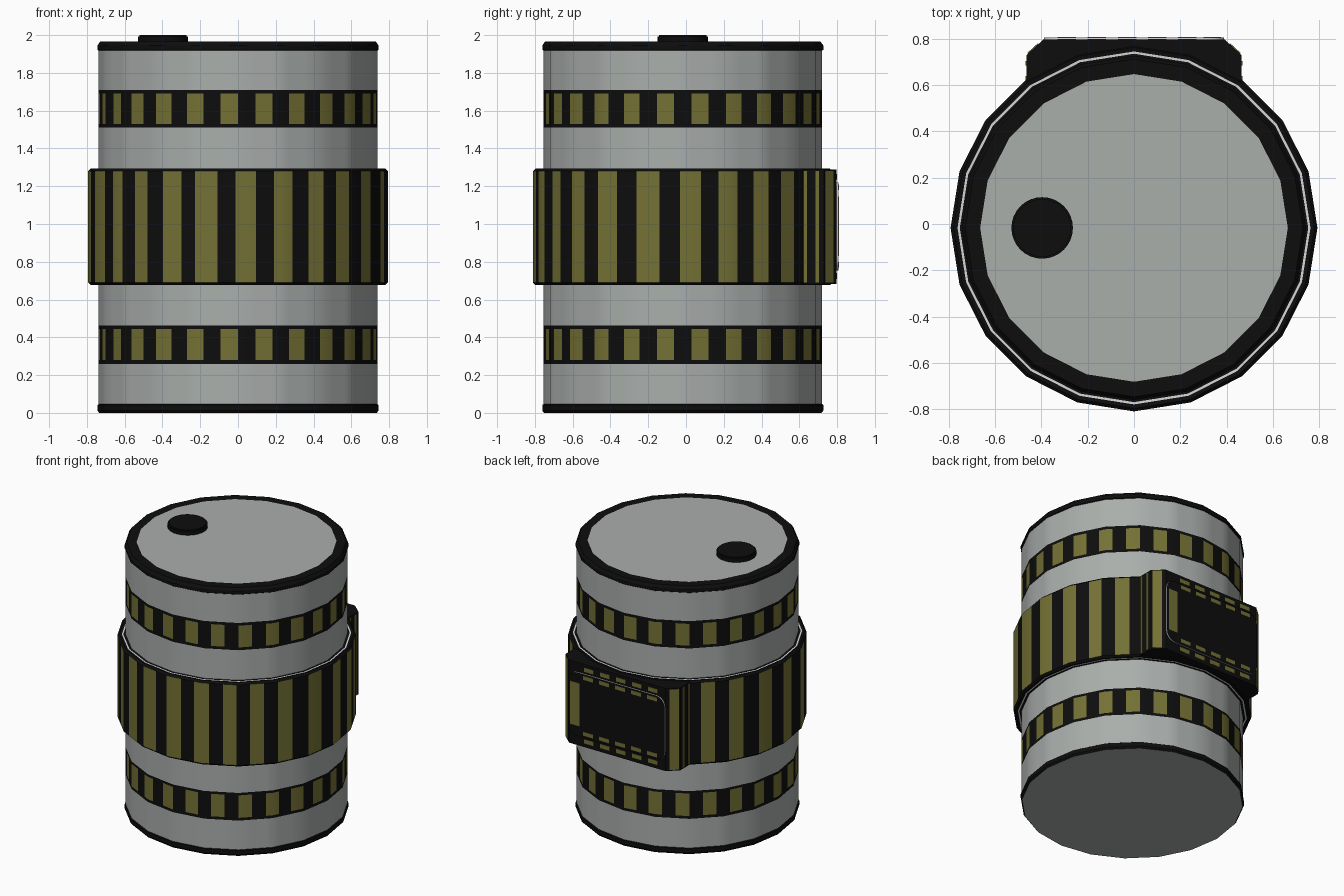
import bpy, bmesh, math

if "Cube" in bpy.data.objects:
    bpy.data.objects.remove(bpy.data.objects["Cube"])

CY = -0.017          # barrel axis offset in y
SIDES = 20


def material(name, rgb):
    m = bpy.data.materials.new(name)
    m.diffuse_color = (*rgb, 1)
    m.use_nodes = True
    m.node_tree.nodes["Principled BSDF"].inputs["Base Color"].default_value = m.diffuse_color
    return m


MATS = [material("steel_grey", (0.40, 0.425, 0.41)),
        material("black", (0.004, 0.004, 0.004)),
        material("olive", (0.175, 0.165, 0.035)),
        material("pale_grey", (0.68, 0.68, 0.68))]
GREY, BLACK, OLIVE, PALE = range(4)


def finish(name, bm, smooth=True):
    me = bpy.data.meshes.new(name)
    bm.to_mesh(me)
    bm.free()
    for m in MATS:
        me.materials.append(m)
    ob = bpy.data.objects.new(name, me)
    bpy.context.collection.objects.link(ob)
    if smooth:
        bpy.context.view_layer.objects.active = ob
        ob.select_set(True)
        bpy.ops.object.shade_smooth_by_angle(angle=math.radians(30))
        ob.select_set(False)
    return ob


def flat_radius(r, a):
    """Radius of the many-sided outline at angle a (degrees)."""
    step = 360 / SIDES
    return r * math.cos(math.radians(step / 2)) / math.cos(math.radians(a % step - step / 2))


def lathe(name, profile, colours, stripes, caps=None):
    """Ring of faces from (radius, z) points; colour OLIVE rows are striped with black."""
    cuts = {round(k * 360 / SIDES, 2) for k in range(SIDES)}
    for s in stripes:
        cuts |= {round(v % 360, 2) for v in s}
    cuts = sorted(cuts)
    bm = bmesh.new()
    rings = []
    for r, z in profile:
        ring = []
        for a in cuts:
            q, t = flat_radius(r, a), math.radians(a)
            ring.append(bm.verts.new((q * math.sin(t), CY - q * math.cos(t), z)))
        rings.append(ring)
    n = len(cuts)
    for i, col in enumerate(colours):
        for j in range(n):
            k = (j + 1) % n
            f = bm.faces.new((rings[i][j], rings[i][k], rings[i + 1][k], rings[i + 1][j]))
            mid = (cuts[j] + (cuts[k] if k else 360)) / 2
            lit = any((mid - s) % 360 < (e - s) for s, e in stripes)
            f.material_index = BLACK if col == OLIVE and not lit else col
    if caps:
        bm.faces.new(rings[0][::-1]).material_index = caps[0]
        bm.faces.new(rings[-1]).material_index = caps[1]
    return finish(name, bm)


def prism(name, pts, axis, lo, hi, side_mat, face_mat, smooth=False):
    """Extrude a 2D outline along z (pts = x, y) or y (pts = x, z)."""
    bm = bmesh.new()
    put = (lambda p, h: (p[0], p[1], h)) if axis == 'z' else (lambda p, h: (p[0], h, p[1]))
    a = [bm.verts.new(put(p, lo)) for p in pts]
    b = [bm.verts.new(put(p, hi)) for p in pts]
    for f in (bm.faces.new(a), bm.faces.new(b)):
        f.material_index = face_mat
    for i in range(len(pts)):
        k = (i + 1) % len(pts)
        bm.faces.new((a[i], a[k], b[k], b[i])).material_index = side_mat
    bmesh.ops.recalc_face_normals(bm, faces=bm.faces)
    return finish(name, bm, smooth)


def rect(x0, x1, z0, z1):
    return [(x0, z0), (x1, z0), (x1, z1), (x0, z1)]


# Barrel body with rims and two painted striped bands
R = 0.738
body_stripes = [(-7.2 + 14.4 * k, 14.4 * k) for k in range(25)]
lathe("barrel_body",
      [(0.735, 0), (0.744, 0.012), (0.744, 0.042), (R, 0.046),
       (R, 0.26), (R, 0.28), (R, 0.445), (R, 0.463),
       (R, 1.51), (R, 1.53), (R, 1.69), (R, 1.71),
       (R, 1.918), (0.744, 1.922), (0.744, 1.945), (0.73, 1.965), (0.665, 1.965)],
      [BLACK, BLACK, BLACK, GREY, BLACK, OLIVE, BLACK, GREY,
       BLACK, OLIVE, BLACK, GREY, BLACK, BLACK, BLACK, BLACK],
      body_stripes, caps=(GREY, GREY))

# Raised middle band with wide stripes
quarter = [(-1, 7), (14, 21.5), (28.5, 35), (41.5, 48.5), (55.4, 63.5), (72, 81)]
front_left = [(-73, -64), (-57, -51), (-44, -37.4), (-30.4, -22.3), (-16.7, -8)]
band_stripes = [(s + q, e + q) for q in (0, 90, 180) for s, e in quarter]
band_stripes += front_left + [(-91, -83)]
B = 0.793
lathe("middle_band",
      [(0.73, 0.68), (0.753, 0.68), (0.763, 0.68), (0.78, 0.677), (B, 0.69),
       (B, 1.28), (0.78, 1.293), (0.763, 1.29), (0.753, 1.29), (0.73, 1.29)],
      [BLACK, PALE, BLACK, BLACK, OLIVE, BLACK, BLACK, PALE, BLACK], band_stripes)

# Buckle housing on the back
prism("buckle_housing",
      [(-0.465, 0.55), (0.465, 0.55), (0.465, 0.73), (0.392, 0.797), (-0.392, 0.797), (-0.465, 0.73)],
      'z', 0.682, 1.288, BLACK, BLACK)

# Painted stripes on the housing sides and chamfers
for s, side in ((1, "right"), (-1, "left")):
    for n, (p, q) in enumerate((((0.465, 0.61), (0.465, 0.64)),
                                ((0.465, 0.685), (0.465, 0.705)),
                                ((0.458, 0.7365), (0.412, 0.7787)))):
        d = 0.003
        outline = [p, (p[0] + d, p[1] + d * (n == 2)), (q[0] + d, q[1] + d * (n == 2)), q]
        prism(f"housing_stripe_{side}_{n}", [(s * x, y) for x, y in outline],
              'z', 0.69, 1.28, OLIVE, OLIVE)

# Rounded cover plate
c, cx, cz0, cz1 = 0.07, 0.39, 0.755, 1.22
outline = []
for x, z, a0 in ((cx - c, cz1 - c, 0), (c - cx, cz1 - c, 90), (c - cx, cz0 + c, 180), (cx - c, cz0 + c, 270)):
    for k in range(5):
        t = math.radians(a0 + 22.5 * k)
        outline.append((x + c * math.cos(t), z + c * math.sin(t)))
prism("cover_plate", outline, 'y', 0.785, 0.807, PALE, BLACK, True)

# Olive edge marks on the cover plate and on the housing around it
prism("cover_end_stripe", rect(0.30, 0.375, 0.83, 1.145), 'y', 0.806, 0.809, OLIVE, OLIVE)
for k in range(5):
    x = -0.33 + 0.13 * k
    for z, row in ((1.18, "top"), (0.77, "bottom")):
        prism(f"cover_dash_{row}_{k}", rect(x, x + 0.08, z, z + 0.028), 'y', 0.806, 0.809, OLIVE, OLIVE)
    for z, row in ((1.235, "top"), (0.71, "bottom")):
        prism(f"housing_dash_{row}_{k}", rect(x, x + 0.08, z, z + 0.03), 'y', 0.796, 0.799, OLIVE, OLIVE)

# Filler cap on the lid
bm = bmesh.new()
bmesh.ops.create_cone(bm, cap_ends=True, segments=32, radius1=0.133, radius2=0.133, depth=0.05)
top = [e for e in bm.edges if all(v.co.z > 0 for v in e.verts)]
bmesh.ops.bevel(bm, geom=top, offset=0.008, segments=2, affect='EDGES')
bmesh.ops.translate(bm, verts=bm.verts, vec=(-0.397, CY, 1.975))
for f in bm.faces:
    f.material_index = BLACK
finish("filler_cap", bm)
